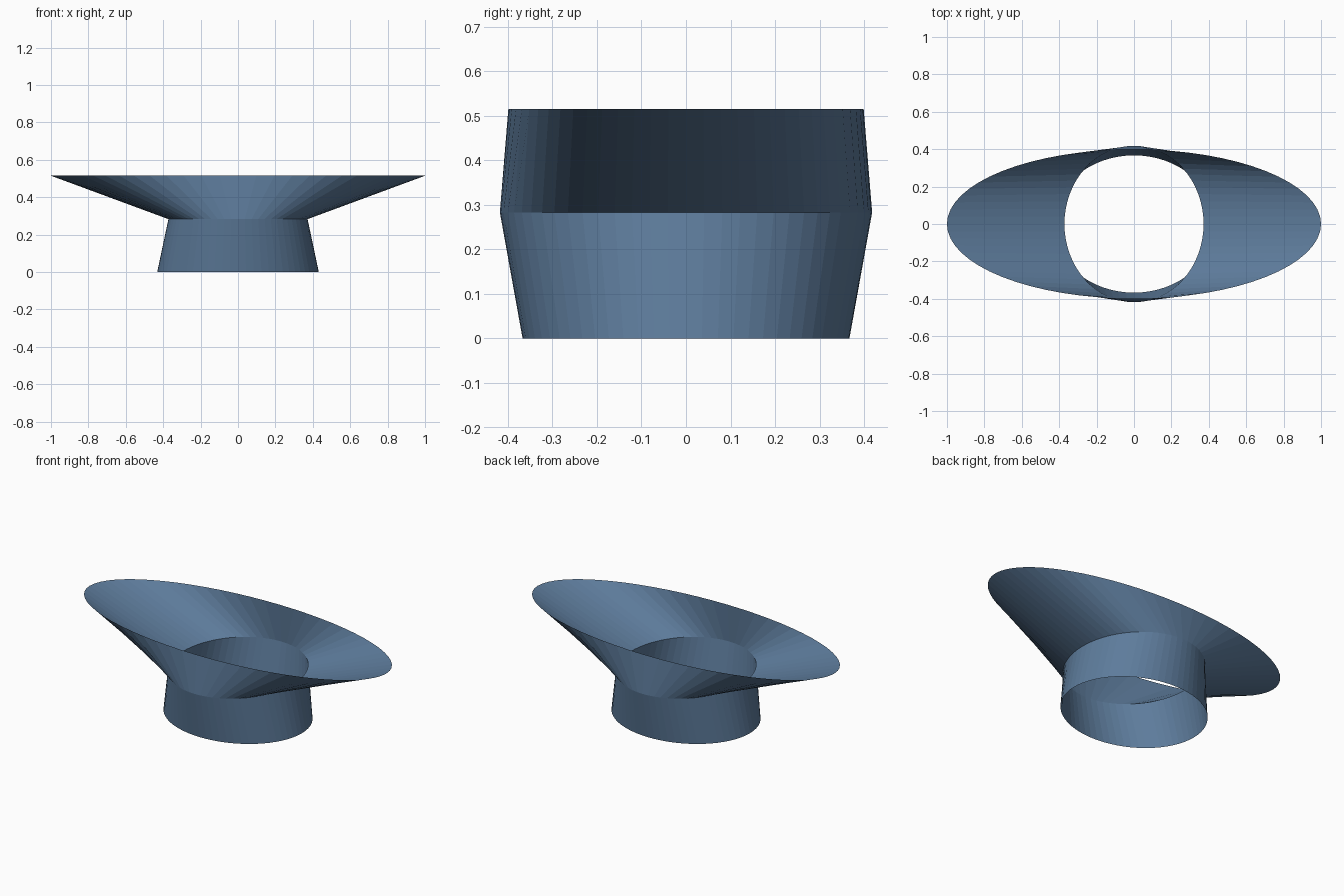
import bpy
import bmesh
from math import cos, sin, tau

SEGMENTS = 64

cube = bpy.data.objects.get("Cube")
if cube:
    bpy.data.objects.remove(cube, do_unlink=True)

blue = bpy.data.materials.new("slate_blue")
blue.use_nodes = True
colour = (0.11, 0.2, 0.33, 1)
blue.diffuse_color = colour
blue.node_tree.nodes["Principled BSDF"].inputs["Base Color"].default_value = colour


def ellipse(bm, rx, ry, z):
    """Ring of vertices on an ellipse at height z."""
    angles = [tau * i / SEGMENTS for i in range(SEGMENTS)]
    return [bm.verts.new((rx * cos(a), ry * sin(a), z)) for a in angles]


def loft(name, lower, upper):
    """Open, thin wall between two ellipses given as (rx, ry, z)."""
    bm = bmesh.new()
    low, high = ellipse(bm, *lower), ellipse(bm, *upper)
    for i in range(SEGMENTS):
        j = (i + 1) % SEGMENTS
        bm.faces.new((low[i], low[j], high[j], high[i]))
    mesh = bpy.data.meshes.new(name)
    bm.to_mesh(mesh)
    bm.free()
    mesh.materials.append(blue)
    obj = bpy.data.objects.new(name, mesh)
    bpy.context.collection.objects.link(obj)
    return obj


foot_rim = (0.432, 0.367, 0)
waist = (0.372, 0.418, 0.283)
top_rim = (1.0, 0.399, 0.515)

# Collar that the bowl stands on, then the wide flared bowl
loft("base_collar", foot_rim, waist)
loft("flared_bowl", waist, top_rim)
